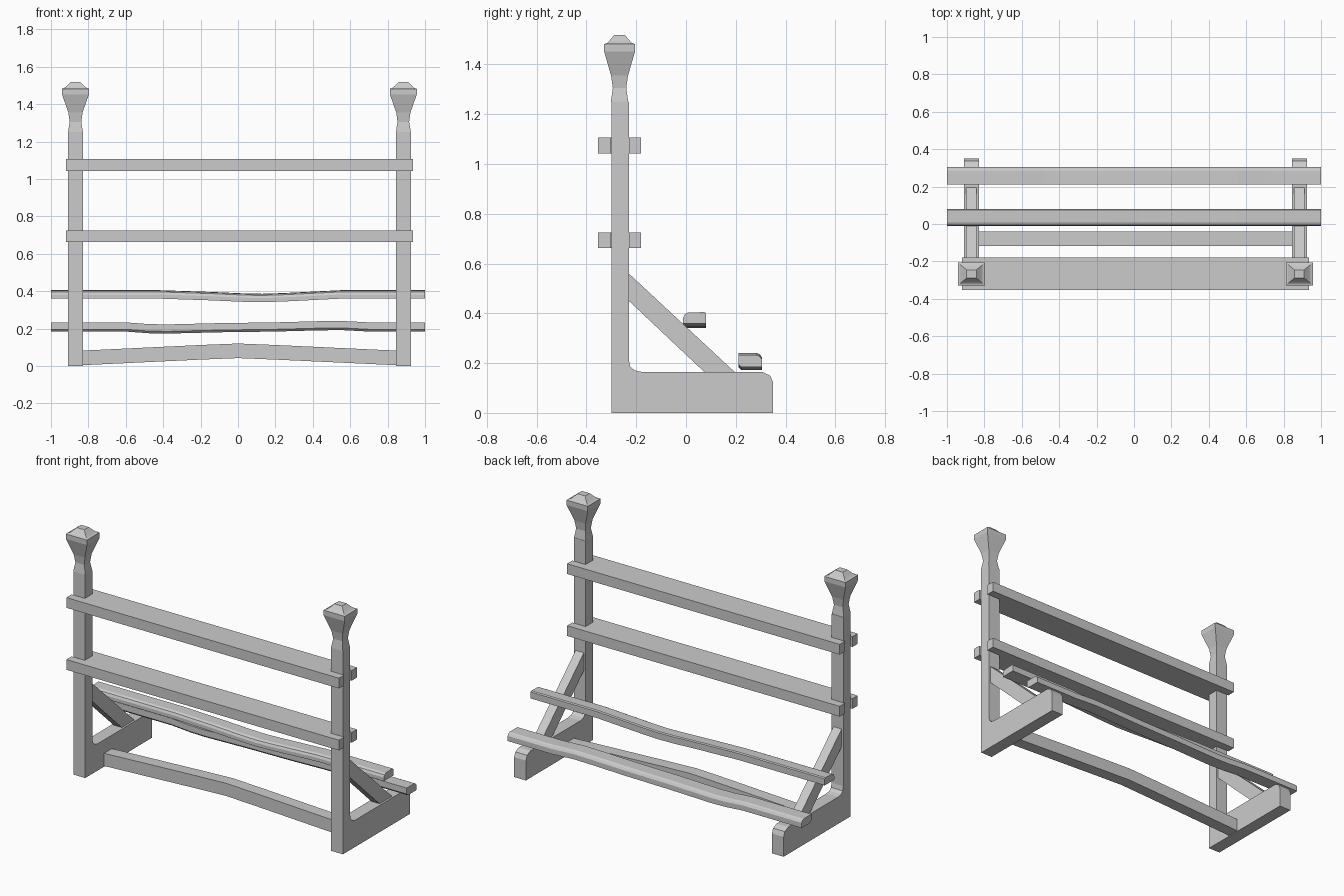
import bpy, bmesh

POST_X = {"left": -0.869, "right": 0.884}
MID = 0.0075


def loft(name, rings):
    """Skin a list of equal-length closed rings and cap both ends."""
    bm = bmesh.new()
    loops = [[bm.verts.new(p) for p in r] for r in rings]
    n = len(loops[0])
    for a, b in zip(loops, loops[1:]):
        for i in range(n):
            j = (i + 1) % n
            bm.faces.new((a[i], a[j], b[j], b[i]))
    bm.faces.new(loops[0][::-1])
    bm.faces.new(loops[-1])
    bmesh.ops.recalc_face_normals(bm, faces=bm.faces)
    me = bpy.data.meshes.new(name)
    bm.to_mesh(me)
    bm.free()
    ob = bpy.data.objects.new(name, me)
    bpy.context.collection.objects.link(ob)
    return ob


def extrude_x(name, profile, x0, x1):
    return loft(name, [[(x, y, z) for y, z in profile] for x in (x0, x1)])


# L-shaped side frame: post and foot in one profile (y, z)
frame = [(-0.3, 0), (0.35, 0), (0.35, 0.122), (0.338, 0.15), (0.305, 0.165),
         (-0.18, 0.165), (-0.207, 0.171), (-0.224, 0.186), (-0.23, 0.212),
         (-0.23, 1.25), (-0.3, 1.25)]
brace = [(-0.235, 0.565), (-0.235, 0.455), (0.075, 0.163), (0.197, 0.163)]
# Finial: z, half width in x, half depth in y
finial = [(1.25, 0.04, 0.035), (1.305, 0.031, 0.027), (1.355, 0.038, 0.034),
          (1.452, 0.072, 0.062), (1.482, 0.072, 0.062), (1.486, 0.06, 0.05),
          (1.495, 0.049, 0.041), (1.518, 0.026, 0.022)]

for side, x in POST_X.items():
    extrude_x(side + "_post_and_foot", frame, x - 0.04, x + 0.04)
    extrude_x(side + "_brace", brace, x - 0.028, x + 0.028)
    loft(side + "_finial", [[(x + sx * hx, -0.267 + sy * hy, z)
         for sx, sy in ((-1, -1), (1, -1), (1, 1), (-1, 1))] for z, hx, hy in finial])

# Back boards, with forked ends that clasp the posts (x, y)
half = [(0.927, -0.354), (0.927, -0.304), (0.836, -0.304),
        (0.836, -0.23), (0.927, -0.23), (0.927, -0.18)]
outline = half + [(-x, y) for x, y in reversed(half)]
for name, z0, z1 in (("lower_back_board", 0.662, 0.725), ("upper_back_board", 1.043, 1.106)):
    loft(name, [[(MID + x, y, z) for x, y in outline] for z in (z0, z1)])

# Arched floor stretcher
loft("stretcher", [[(x, -0.117, z), (x, -0.041, z), (x, -0.041, z + 0.078), (x, -0.117, z + 0.078)]
     for x, z in ((-0.835, 0.004), (-0.2, 0.034), (0, 0.042), (0.2, 0.034), (0.85, 0.004))])

# Wavy seat rails: rounded sections (y, z) swept along x with a height offset
upper = [(-0.012, 0.36), (0.081, 0.36), (0.081, 0.4), (0.074, 0.405),
         (0.008, 0.403), (-0.005, 0.396), (-0.012, 0.382)]
lower = [(0.222, 0.184), (0.305, 0.184), (0.305, 0.215), (0.297, 0.227),
         (0.285, 0.233), (0.21, 0.233), (0.21, 0.196)]
upper_wave = [(-1, 0), (-0.42, 0), (-0.15, -0.009), (0.03, -0.017), (0.13, -0.019),
              (0.25, -0.015), (0.55, 0), (1, 0)]
lower_wave = [(-1, 0), (-0.6, 0), (-0.48, -0.009), (-0.38, -0.011), (-0.1, -0.004),
              (0.2, 0), (0.42, 0.006), (0.55, 0.008), (0.7, 0), (1, 0)]
for name, sec, wave in (("upper_seat_rail", upper, upper_wave), ("lower_seat_rail", lower, lower_wave)):
    loft(name, [[(x, y, z + dz) for y, z in sec] for x, dz in wave])
